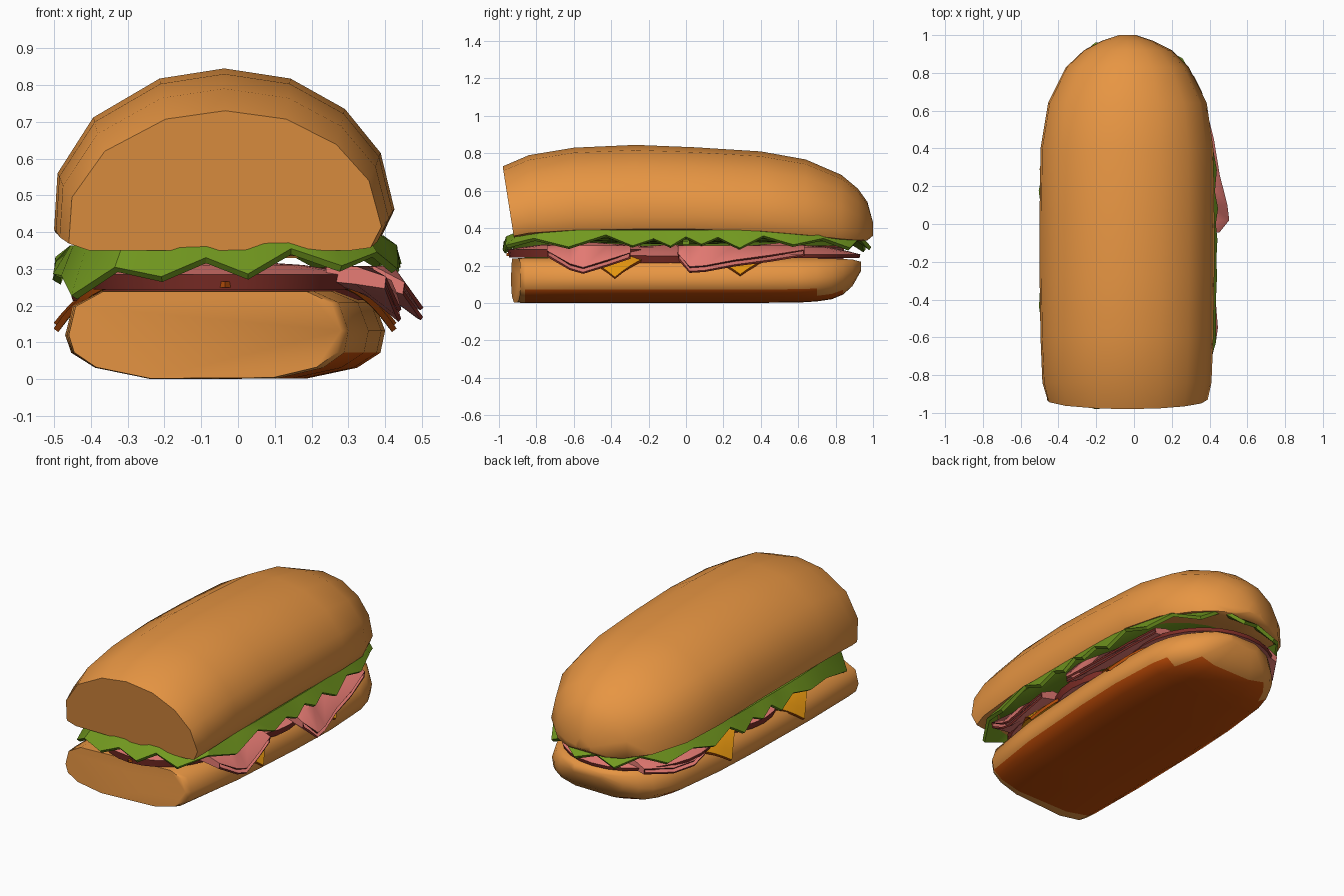
import bpy, bmesh, math

if "Cube" in bpy.data.objects:
    bpy.data.objects.remove(bpy.data.objects["Cube"])


def material(name, rgb):
    m = bpy.data.materials.new(name)
    m.diffuse_color = (*rgb, 1)
    m.use_nodes = True
    m.node_tree.nodes["Principled BSDF"].inputs["Base Color"].default_value = m.diffuse_color
    return m


CRUST = material("bread crust", (0.82, 0.31, 0.057))
BASE = material("dark baked base", (0.52, 0.07, 0.002))
GREEN = material("lettuce green", (0.17, 0.32, 0.014))
HAM = material("ham pink", (0.80, 0.20, 0.175))
RIND = material("ham rind", (0.21, 0.027, 0.02))
CHEESE = material("cheese yellow", (0.80, 0.31, 0.005))
CHEESE_EDGE = material("cheese edge", (0.50, 0.08, 0.003))
CX = -0.035


def make(name, verts, faces, mats, angle=40, thick=0, rim=0):
    me = bpy.data.meshes.new(name)
    me.from_pydata(verts, [], faces)
    bm = bmesh.new()
    bm.from_mesh(me)
    bmesh.ops.remove_doubles(bm, verts=bm.verts, dist=1e-5)
    bmesh.ops.recalc_face_normals(bm, faces=bm.faces)
    bm.to_mesh(me)
    bm.free()
    for m in mats:
        me.materials.append(m)
    ob = bpy.data.objects.new(name, me)
    bpy.context.collection.objects.link(ob)
    bpy.ops.object.select_all(action='DESELECT')
    bpy.context.view_layer.objects.active = ob
    ob.select_set(True)
    if thick:
        s = ob.modifiers.new("thickness", 'SOLIDIFY')
        s.thickness, s.offset = thick, 0
        s.material_offset_rim = rim
        bpy.ops.object.modifier_apply(modifier=s.name)
    bpy.ops.object.shade_smooth_by_angle(angle=math.radians(angle))
    return ob


def loft(name, rows, profile, mats, tilt=0, skew=0):
    """rows: y, left x, right x, bottom z, top z; profile is normalised.
    tilt and skew slant the cut front end."""
    verts, faces, n = [], [], len(profile)
    for i, (y, xl, xr, zb, zt) in enumerate(rows):
        for px, pz in profile:
            cut = skew * (px + 1) / 2 - tilt * pz if i == 0 else 0
            verts.append(((xl + xr) / 2 + px * (xr - xl) / 2, y + cut, zb + pz * (zt - zb)))
    for i in range(len(rows) - 1):
        for j in range(n):
            k = (j + 1) % n
            faces.append((i * n + j, i * n + k, (i + 1) * n + k, (i + 1) * n + j))
    faces += [tuple(range(n)), tuple(range(len(verts) - n, len(verts)))]
    return make(name, verts, faces, mats, 52)


def grid(name, pts, mats, thick, rim=1, angle=40):
    w = len(pts[0])
    faces = [(i * w + j, i * w + j + 1, (i + 1) * w + j + 1, (i + 1) * w + j)
             for i in range(len(pts) - 1) for j in range(w - 1)]
    return make(name, [p for r in pts for p in r], faces, mats, angle, thick, rim)


# Top bun: domed loaf with a slanted cut at the front
loft("top_bun", [
    (-0.92, -0.46, 0.39, 0.35, 0.73), (-0.84, -0.485, 0.41, 0.365, 0.79),
    (-0.60, -0.495, 0.42, 0.38, 0.83), (-0.27, -0.50, 0.425, 0.385, 0.845),
    (0.05, -0.50, 0.425, 0.385, 0.832), (0.40, -0.495, 0.42, 0.375, 0.81),
    (0.64, -0.455, 0.385, 0.355, 0.767), (0.83, -0.36, 0.29, 0.335, 0.685),
    (0.92, -0.265, 0.20, 0.33, 0.61), (0.97, -0.17, 0.10, 0.335, 0.54),
    (1.0, -0.08, 0.01, 0.36, 0.43)],
    [(-1, .05), (-.98, .38), (-.77, .71), (-.38, .94), (0, 1), (.39, .94), (.71, .76),
     (.92, .5), (1, .17), (.93, .02), (.8, 0), (0, 0), (-.87, 0)], [CRUST], tilt=0.06)

# Bottom bun: flatter, slightly turned, with a dark baked underside
bottom = loft("bottom_bun", [
    (-0.935, -0.46, 0.28, 0.002, 0.238), (-0.86, -0.465, 0.30, 0, 0.24),
    (-0.5, -0.47, 0.355, 0, 0.24), (0.0, -0.46, 0.39, 0, 0.24), (0.3, -0.445, 0.40, 0, 0.24),
    (0.6, -0.41, 0.385, 0.002, 0.24), (0.7, -0.38, 0.36, 0.008, 0.239),
    (0.78, -0.34, 0.32, 0.02, 0.237), (0.84, -0.285, 0.265, 0.045, 0.235),
    (0.89, -0.22, 0.20, 0.09, 0.232), (0.935, -0.11, 0.09, 0.17, 0.22)],
    [(-1, .5), (-.95, .83), (-.75, 1), (.75, 1), (.93, .87), (1, .55), (.97, .3),
     (.82, .13), (.5, .01), (-.4, 0), (-.8, .13), (-.96, .3)], [CRUST, BASE], skew=0.05)
for p in bottom.data.polygons:
    if p.normal.z < -0.25 and p.center.z < 0.058 and p.center.y > -0.85:
        p.material_index = 1

# Lettuce: rounded sheet with a ragged drooping rim
N, leaf = 38, []
for s, z in ((0.02, 0.335), (0.8, 0.345), (0.93, 0.368), (1.0, 0.31)):
    ring = []
    for i in range(N + 1):
        k = i % N
        a = math.tau * k / N
        a -= 0.25 * math.sin(2 * a)
        c, d = math.cos(a), math.sin(a)
        p = 5 if d < 0 else 2.7
        r = (abs(c) ** p + abs(d) ** p) ** (-1 / p)
        x, y = 0.455 * c * r, 0.96 * d * r
        f, dz = s, 0
        if s == 1:
            f += 0.02 * (k % 2) + 0.008 * math.sin(k * 2.3)
            dz = 0.025 - 0.05 * (k % 2) + 0.01 * math.sin(k * 1.7)
            dz -= max(0, -x / 0.45) * (0.045 if y < -0.5 else 0.0)
        ring.append((CX + 0.005 + x * f, y * f, z + dz + 0.03 * x))
    leaf.append(ring)
grid("lettuce", leaf, [GREEN], 0.02, 0, 25)


# Domed ham slices with a dark rind
def ham_slice(name, cx, cy, z, rx, ry, thick, dome=0.03, droop=0.0):
    n = 28
    rings = []
    for s in (0.02, 0.6, 0.85, 1):
        ring = []
        for i in range(n + 1):
            c, d = math.cos(math.tau * i / n), math.sin(math.tau * i / n)
            ring.append((cx + rx * s * c, cy + ry * s * d,
                         z + dome * (1 - s * s) - droop * s ** 4 * abs(c)))
        rings.append(ring)
    grid(name, rings, [HAM, RIND], thick)


ham_slice("ham_slice_front", CX - 0.005, -0.53, 0.264, 0.36, 0.42, 0.042, 0.04)
ham_slice("ham_slice_middle", CX, -0.08, 0.252, 0.42, 0.40, 0.04, 0.04, 0.02)
ham_slice("ham_slice_back", CX - 0.01, 0.50, 0.25, 0.40, 0.43, 0.02, 0.06)


# Folded ham hanging out sideways as a flattened loop, rind at its open end
def ham_fold(name, rows, mirror=False):
    """rows: y, outer x, lower z"""
    pts = []
    for t in (0, 0.5, 1):
        ring = []
        for upper, part in ((False, rows), (True, rows[::-1])):
            for y, xo, zl in part:
                x = xo - 0.16 + 0.16 * t
                if upper:
                    z = (0.30, 0.303, zl + 0.026)[round(t * 2)]
                else:
                    z = (0.27, 0.6 * 0.27 + 0.4 * zl, zl)[round(t * 2)]
                ring.append((2 * CX - x if mirror else x, y, z))
        pts.append(ring + ring[:1])
    grid(name, pts, [HAM, RIND], 0.011, angle=50)


ham_fold("ham_fold_front", [(-0.74, 0.40, 0.25), (-0.62, 0.43, 0.18), (-0.55, 0.44, 0.16),
                            (-0.42, 0.43, 0.20), (-0.30, 0.415, 0.24)])
ham_fold("ham_fold_back", [(-0.04, 0.45, 0.235), (0.02, 0.50, 0.165), (0.10, 0.49, 0.17),
                           (0.26, 0.45, 0.20), (0.45, 0.42, 0.225), (0.63, 0.375, 0.255)])
ham_fold("ham_fold_left", [(0.45, 0.37, 0.235), (0.55, 0.37, 0.205),
                           (0.70, 0.34, 0.21), (0.84, 0.25, 0.235)], True)


# Cheese squares turned on their corners, tips drooping over both sides
def cheese_slice(name, cy, drop):
    n, half, pts = 14, 0.58, []
    for i in range(n + 1):
        row = []
        for j in range(n + 1):
            u, v = i / n - 0.5, j / n - 0.5
            x, y = (u + v) * half, (u - v) * half
            e = max(0, abs(x) - 0.3) / 0.28
            off = min(abs(x), 0.3) + 0.16 * e
            row.append((CX + math.copysign(off, x), cy + y, 0.258 - drop * e ** 1.9))
        pts.append(row)
    grid(name, pts, [CHEESE, CHEESE_EDGE], 0.016)


cheese_slice("cheese_slice_front", -0.38, 0.125)
cheese_slice("cheese_slice_back", 0.29, 0.11)
